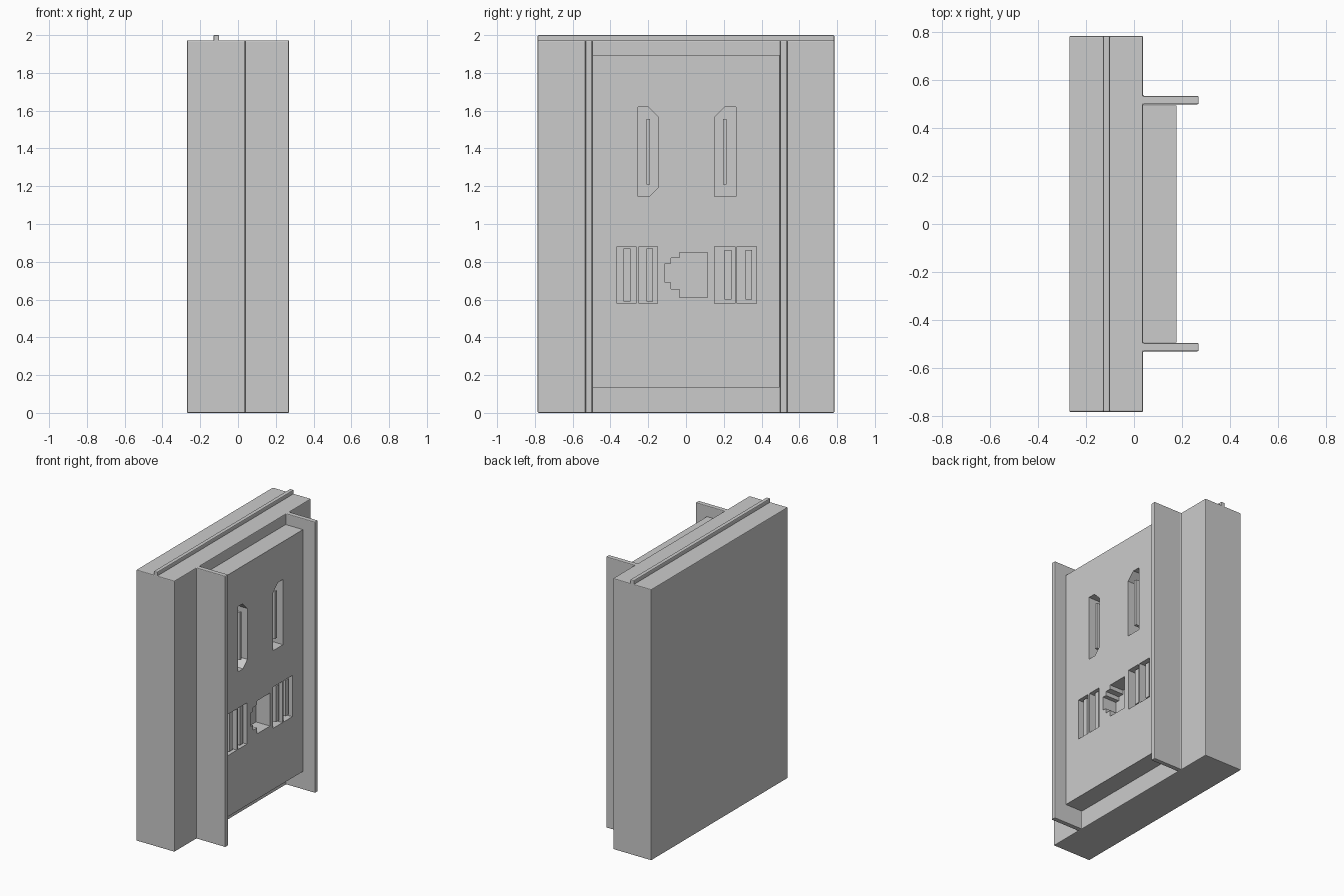
import bpy, bmesh
from mathutils import Vector

if "Cube" in bpy.data.objects:
    bpy.data.objects.remove(bpy.data.objects["Cube"])


def new_object(name, bm):
    bmesh.ops.recalc_face_normals(bm, faces=bm.faces)
    mesh = bpy.data.meshes.new(name)
    bm.to_mesh(mesh)
    bm.free()
    obj = bpy.data.objects.new(name, mesh)
    bpy.context.collection.objects.link(obj)
    return obj


def prism(name, points, direction):
    """Extrude a closed outline of 3D points along a direction."""
    bm = bmesh.new()
    face = bm.faces.new([bm.verts.new(p) for p in points])
    ext = bmesh.ops.extrude_face_region(bm, geom=[face])
    verts = [g for g in ext["geom"] if isinstance(g, bmesh.types.BMVert)]
    bmesh.ops.translate(bm, verts=verts, vec=Vector(direction))
    return new_object(name, bm)


def x_prism(name, outline, x0, x1):
    return prism(name, [(x0, y, z) for y, z in outline], (x1 - x0, 0, 0))


def rect(y0, y1, z0, z1):
    return [(y0, z0), (y1, z0), (y1, z1), (y0, z1)]


def soften(obj, width):
    mod = obj.modifiers.new("soft_edges", 'BEVEL')
    mod.width = width
    mod.segments = 2
    mod.limit_method = 'ANGLE'


# Slab with two side flanges, drawn as one plan outline
half = [(-0.27, 0.785), (0.038, 0.785), (0.038, 0.535), (0.27, 0.535),
        (0.27, 0.50), (0.038, 0.50)]
plan = half + [(x, -y + 0.003 if y < 0.6 else -y) for x, y in reversed(half)]
soften(prism("slab_with_flanges", [(x, y, 0) for x, y in plan], (0, 0, 1.972)), 0.005)

# Ridge along the top edge
soften(x_prism("top_ridge", rect(-0.785, 0.785, 1.96, 2.0), -0.13, -0.10), 0.006)

# Port panel between the flanges
FRONT = 0.177
FLOOR = 0.065
panel = x_prism("port_panel", rect(-0.494, 0.494, 0.135, 1.895), 0.03, FRONT)

# Port openings
usb_rows = [(-0.365, -0.265), (-0.25, -0.15), (0.152, 0.259), (0.27, 0.372)]
ports = {
    "left_video": [(-0.255, 1.145), (-0.195, 1.145), (-0.145, 1.195),
                   (-0.145, 1.565), (-0.2, 1.62), (-0.255, 1.62)],
    "right_video": [(0.15, 1.145), (0.265, 1.145), (0.265, 1.62),
                    (0.205, 1.62), (0.15, 1.565)],
    "network": [(0.115, 0.61), (0.115, 0.85), (-0.035, 0.85), (-0.035, 0.82),
                (-0.08, 0.82), (-0.08, 0.79), (-0.11, 0.79), (-0.11, 0.69),
                (-0.08, 0.69), (-0.08, 0.655), (-0.035, 0.655), (-0.035, 0.61)],
}
for i, (a, b) in enumerate(usb_rows):
    ports[f"data_{i}"] = rect(a, b, 0.58, 0.88)

cutters = bpy.data.collections.new("port_cutters")
bpy.context.scene.collection.children.link(cutters)
for name, outline in ports.items():
    cutter = x_prism(name + "_cutter", outline, FLOOR, FRONT + 0.05)
    bpy.context.collection.objects.unlink(cutter)
    cutters.objects.link(cutter)
    cutter.hide_render = True
    cutter.hide_viewport = True
    cutter.display_type = 'WIRE'
    cut = panel.modifiers.new(name, 'BOOLEAN')
    cut.operation = 'DIFFERENCE'
    cut.solver = 'EXACT'
    cut.object = cutter

# Contact tongues inside the ports
TIP = FRONT - 0.015
for side, y in (("left", -0.20), ("right", 0.205)):
    x_prism(side + "_video_tongue", rect(y - 0.01, y + 0.01, 1.21, 1.555), FLOOR - 0.01, TIP)
for i, y in enumerate((-0.312, -0.192, 0.222, 0.332)):
    z0, z1 = (0.59, 0.87) if y < 0 else (0.60, 0.862)
    x_prism(f"data_tongue_{i}", rect(y - 0.018, y + 0.018, z0, z1), FLOOR - 0.01, TIP)
